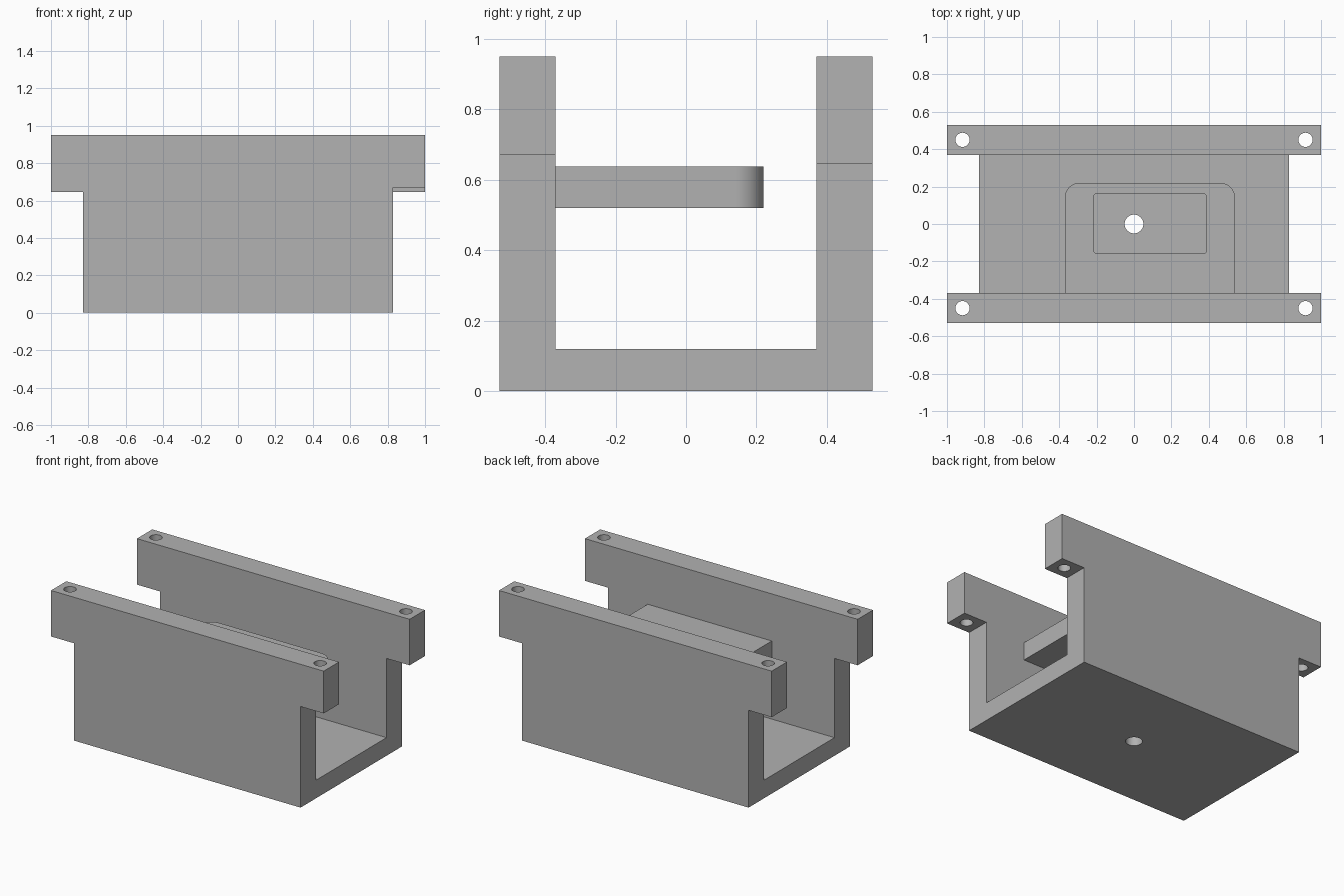
import bpy, bmesh
from math import pi, cos, sin, radians
from mathutils import Vector

old = bpy.data.objects.get("Cube")
if old:
    bpy.data.objects.remove(old, do_unlink=True)

grey = bpy.data.materials.new("plain grey")
grey.use_nodes = True
grey.diffuse_color = (0.445, 0.445, 0.445, 1)
grey.node_tree.nodes["Principled BSDF"].inputs["Base Color"].default_value = grey.diffuse_color


def prism(name, outline, start, depth):
    """Extrude a flat outline of 3D points along a depth vector."""
    bm = bmesh.new()
    face = bm.faces.new([bm.verts.new(Vector(p) + Vector(start)) for p in outline])
    ext = bmesh.ops.extrude_face_region(bm, geom=[face])
    top = [g for g in ext["geom"] if isinstance(g, bmesh.types.BMVert)]
    bmesh.ops.translate(bm, verts=top, vec=depth)
    bmesh.ops.recalc_face_normals(bm, faces=bm.faces)
    mesh = bpy.data.meshes.new(name)
    bm.to_mesh(mesh)
    bm.free()
    mesh.materials.append(grey)
    obj = bpy.data.objects.new(name, mesh)
    bpy.context.collection.objects.link(obj)
    return obj


def rounded(x0, x1, y0, y1, front_r, back_r, steps=12):
    """Rectangle in the ground plane with rounded front and back corners."""
    corners = [(x1, y1, -1, -1, back_r), (x0, y1, 1, -1, back_r),
               (x0, y0, 1, 1, front_r), (x1, y0, -1, 1, front_r)]
    pts = []
    for i, (x, y, sx, sy, r) in enumerate(corners):
        for k in range(steps + 1 if r else 1):
            a = (i + k / steps) * pi / 2
            pts.append((x + sx * r + r * cos(a), y + sy * r + r * sin(a), 0))
    return pts


def circle(x, y, r, n=48):
    return [(x + r * cos(2 * pi * i / n), y + r * sin(2 * pi * i / n), 0) for i in range(n)]


def cut(obj, cutter):
    cutter.hide_render = True
    bpy.context.view_layer.objects.active = obj
    mod = obj.modifiers.new("cut", "BOOLEAN")
    mod.operation, mod.solver, mod.object = "DIFFERENCE", "EXACT", cutter
    bpy.ops.object.modifier_apply(modifier=mod.name)
    bpy.data.objects.remove(cutter, do_unlink=True)


def smooth(obj):
    bpy.ops.object.select_all(action="DESELECT")
    obj.select_set(True)
    bpy.context.view_layer.objects.active = obj
    bpy.ops.object.shade_smooth_by_angle(angle=radians(30))


# Channel: U section along the whole length
outer, inner, height, floor = 0.53, 0.37, 0.95, 0.12
half = [(outer, 0), (outer, height), (inner, height), (inner, floor)]
section = half + [(-y, z) for y, z in reversed(half)]
channel = prism("channel_body", [(0, y, z) for y, z in section], (-1, 0, 0), (2, 0, 0))

# Notches under the four mounting ears, and the ear bolt holes
for sx in (-1, 1):
    for sy in (-1, 1):
        ear_bottom = 0.67 if (sx, sy) == (1, -1) else 0.645
        xs, ys = sorted((sx * 0.83, sx * 1.2)), sorted((sy * 0.0, sy * 0.7))
        cut(channel, prism("ear_notch", rounded(*xs, *ys, 0, 0),
                           (0, 0, -0.1), (0, 0, ear_bottom + 0.1)))
        cut(channel, prism("ear_hole", circle(sx * 0.917, sy * 0.45, 0.038),
                           (0, 0, 0.4), (0, 0, 1)))

# Centre hole in the floor
cut(channel, prism("floor_hole", circle(0, 0, 0.05), (0, 0, -0.1), (0, 0, 0.4)))
smooth(channel)

# Shelf standing off the front wall, with a rectangular window
shelf = prism("shelf", rounded(-0.37, 0.54, -inner, 0.22, 0, 0.08), (0, 0, 0.52), (0, 0, 0.118))
cut(shelf, prism("shelf_window", rounded(-0.213, 0.385, -0.155, 0.16, 0.008, 0.008, 4),
                 (0, 0, 0.4), (0, 0, 0.4)))
smooth(shelf)
